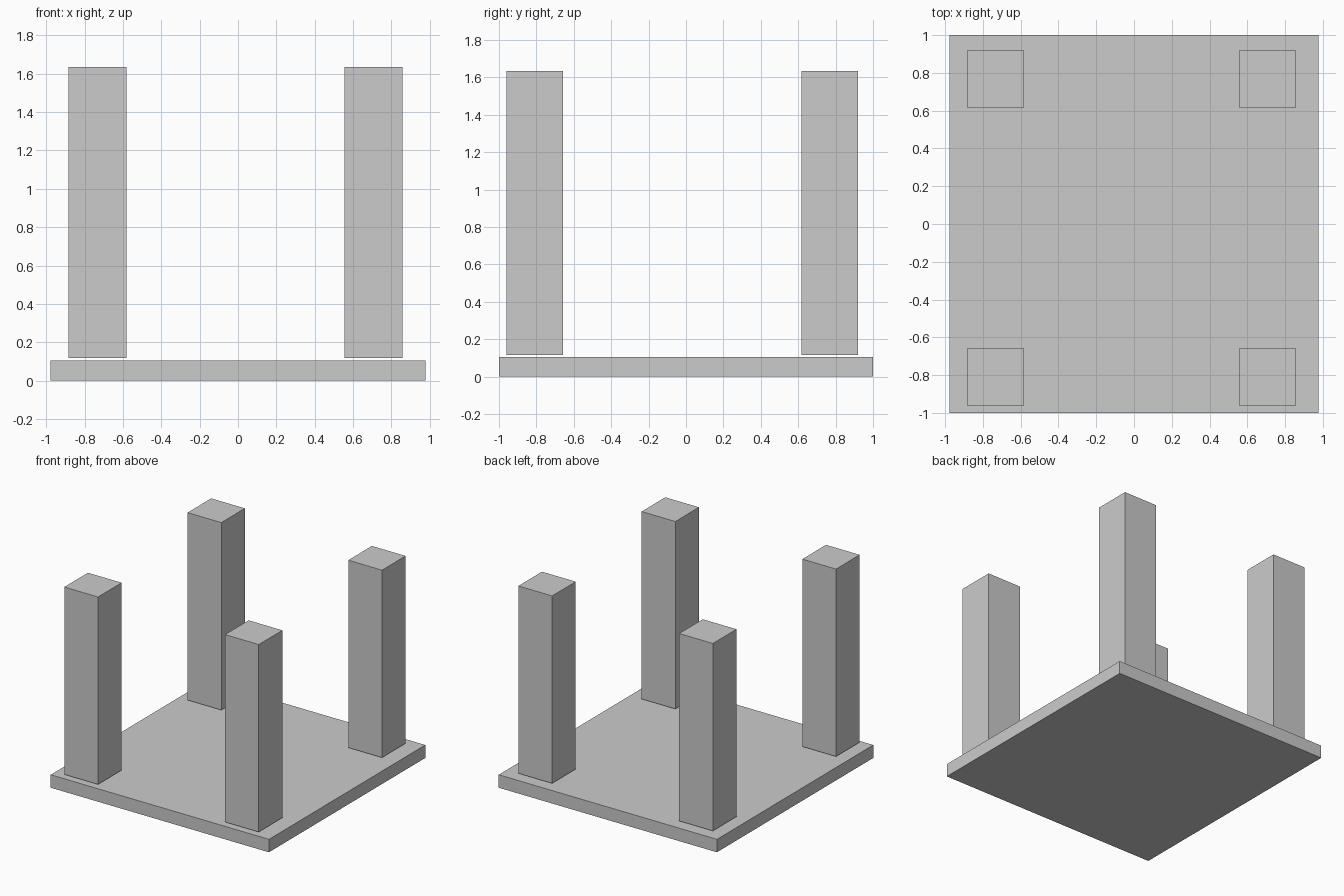
import bpy

if "Cube" in bpy.data.objects:
    bpy.data.objects.remove(bpy.data.objects["Cube"])


def box(name, center, size):
    bpy.ops.mesh.primitive_cube_add(size=1, location=center)
    obj = bpy.context.object
    obj.name = name
    obj.scale = size
    bpy.ops.object.transform_apply(location=False, rotation=False, scale=True)
    return obj


# Base slab
SLAB_H = 0.105
box("base_slab", (0, 0, SLAB_H / 2), (1.955, 2.0, SLAB_H))

# Four square posts, hovering slightly above the slab, set a little off-centre
POST_W, POST_BOTTOM, POST_TOP = 0.302, 0.117, 1.635
for side, x in (("left", -0.733), ("right", 0.707)):
    for end, y in (("front", -0.809), ("back", 0.768)):
        box(f"{end}_{side}_post",
            (x, y, (POST_BOTTOM + POST_TOP) / 2),
            (POST_W, POST_W, POST_TOP - POST_BOTTOM))
